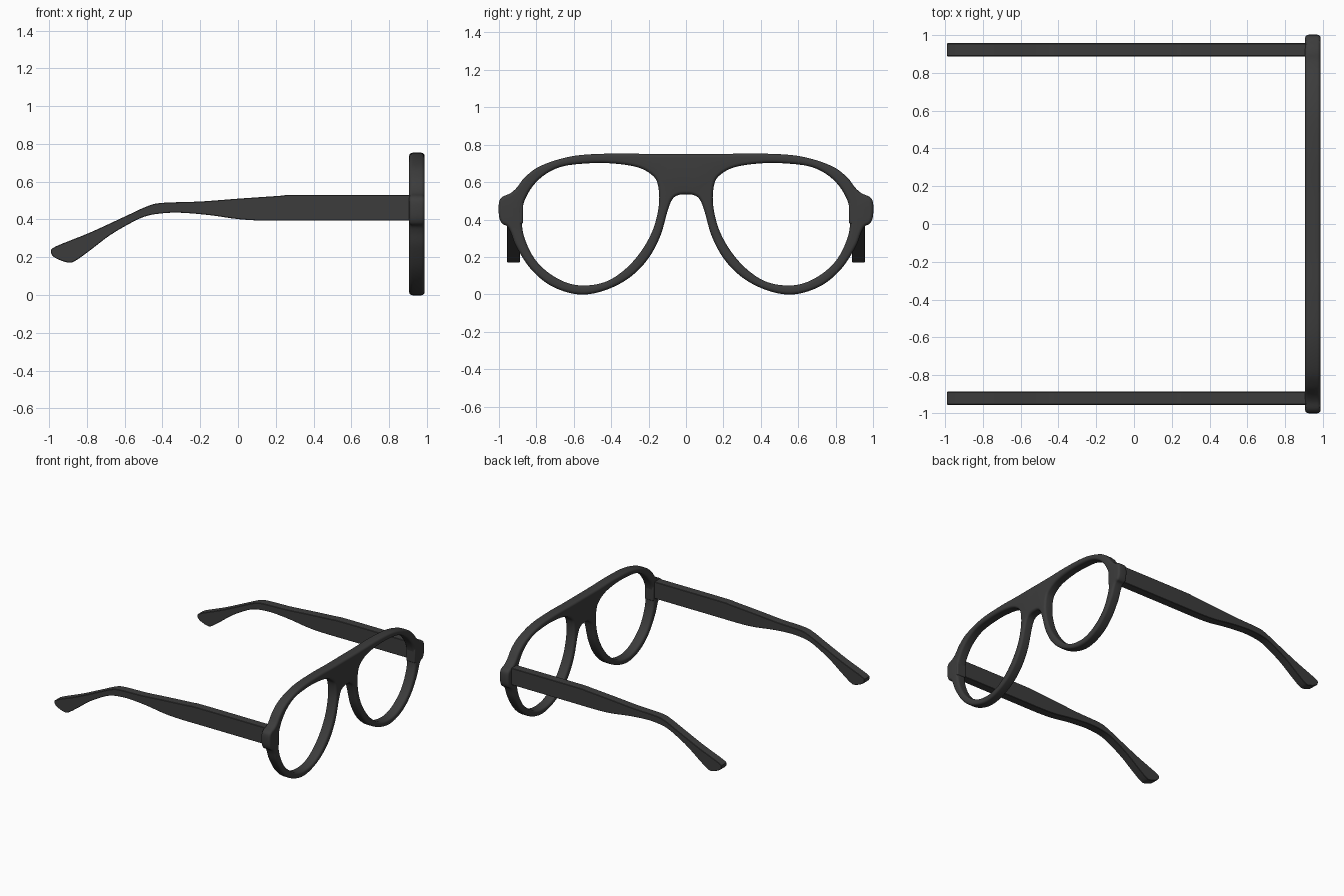
import bpy
import bmesh
import math
from mathutils import Vector

if "Cube" in bpy.data.objects:
    bpy.data.objects.remove(bpy.data.objects["Cube"])

GREY = 0.045
plastic = bpy.data.materials.new("dark grey plastic")
plastic.use_nodes = True
plastic.diffuse_color = (GREY, GREY, GREY, 1)
shader = plastic.node_tree.nodes["Principled BSDF"]
shader.inputs["Base Color"].default_value = (GREY, GREY, GREY, 1)
shader.inputs["Roughness"].default_value = 0.6


def smooth_path(points, steps, closed):
    """Catmull-Rom curve through points given in hundredths of a unit."""
    pts = [Vector(p) / 100 for p in points]
    count = len(pts)

    def at(i):
        return pts[i % count] if closed else pts[max(0, min(i, count - 1))]

    path = []
    for i in range(count if closed else count - 1):
        a, b, c, d = at(i - 1), at(i), at(i + 1), at(i + 2)
        for s in range(steps):
            t = s / steps
            path.append(0.5 * (2 * b + (c - a) * t
                               + (2 * a - 5 * b + 4 * c - d) * t ** 2
                               + (3 * b - a - 3 * c + d) * t ** 3))
    if not closed:
        path.append(pts[-1])
    return path


def inset_path(path, amount):
    """Shift a clockwise closed path towards its inside."""
    result = []
    for i, p in enumerate(path):
        t = (path[(i + 1) % len(path)] - path[i - 1]).normalized()
        result.append(p + Vector((t.y, -t.x)) * amount)
    return result


def mirrored(points):
    return [(-y, z) for y, z in reversed(points)]


def finish(name, bm, bevel=0, segments=1):
    bmesh.ops.recalc_face_normals(bm, faces=bm.faces[:])
    mesh = bpy.data.meshes.new(name)
    bm.to_mesh(mesh)
    bm.free()
    mesh.materials.append(plastic)
    mesh.shade_smooth()
    mesh.set_sharp_from_angle(angle=math.radians(35))
    obj = bpy.data.objects.new(name, mesh)
    bpy.context.collection.objects.link(obj)
    if bevel:
        mod = obj.modifiers.new("soft edges", "BEVEL")
        mod.width = bevel
        mod.segments = segments
        mod.limit_method = "ANGLE"
        mod.angle_limit = math.radians(45)
    return obj


# Front frame: outline with end lugs and bridge, and two lens openings
FRAME_X, HALF_DEPTH, ROUND = 0.947, 0.041, 0.018
half_outline = [(0, 75), (18, 75), (38, 75.3), (60, 74), (77, 69), (85.7, 63),
                (90.5, 57), (94, 54), (98.3, 52), (100, 49), (100, 42),
                (98.5, 38), (95.7, 36.4), (93.7, 33), (90.5, 25), (82.5, 13),
                (71.7, 4.3), (58, 0), (45, 1.6), (31.5, 8), (21, 18),
                (14, 30.5), (10, 44), (7.5, 50.5), (4.3, 53), (0, 53.5)]
lens = [(15, 58.4), (18.2, 63.8), (26.2, 68), (39.6, 70), (53, 70), (67.4, 68),
        (78, 62), (85, 53), (87.7, 43.4), (86.6, 31), (80, 17.7), (69, 8.6),
        (57.2, 4.8), (43.8, 6.4), (33, 13), (24, 23), (17.6, 34.8), (14.5, 47.7)]
outline = half_outline + mirrored(half_outline)[1:-1]

# Rounded edge section as (inset, depth) pairs from back to front
arc = [k * math.pi / 10 for k in range(6)]
back = [(ROUND * (1 - math.sin(a)), -HALF_DEPTH + ROUND * (1 - math.cos(a)))
        for a in arc]
section = back + [(inset, -depth) for inset, depth in reversed(back)]

bm = bmesh.new()
cap_edges = {0: [], len(section) - 1: []}
for points, side in ((outline, 1), (lens, -1), (mirrored(lens), -1)):
    path = smooth_path(points, 6, True)
    n = len(path)
    rings = []
    for inset, depth in section:
        rings.append([bm.verts.new((FRAME_X + depth, p.x, p.y))
                      for p in inset_path(path, inset * side)])
    for low, high in zip(rings, rings[1:]):
        for i in range(n):
            j = (i + 1) % n
            bm.faces.new((low[i], low[j], high[j], high[i]))
    for level, edges in cap_edges.items():
        ring = rings[level]
        edges += [bm.edges.get((ring[i], ring[i - 1])) for i in range(n)]
for level, edges in cap_edges.items():
    bmesh.ops.triangle_fill(bm, edges=edges, use_beauty=True,
                            normal=(1 if level else -1, 0, 0))
finish("front_frame", bm)

# Temple arm side profile: along the top, round the tip, back underneath
temple = [(91, 53), (32, 53), (22, 52.5), (0, 51), (-20, 49.5), (-40, 48.8),
          (-48, 47), (-60, 41.5), (-78.5, 33), (-96.5, 25.7), (-99, 23),
          (-97, 19.8), (-90, 17.2), (-86, 18.2), (-78.5, 23.5), (-68, 31.5),
          (-57.4, 37.8), (-49.5, 41.5), (-41.5, 43.1), (-31, 43.6),
          (-15, 42.3), (0, 40.2), (14, 39.4), (38, 39.4), (91, 39.4)]
INNER, THICK = 0.888, 0.069

for side, label in ((1, "left"), (-1, "right")):
    bm = bmesh.new()
    face = bm.faces.new([bm.verts.new((p.x, side * INNER, p.y))
                         for p in smooth_path(temple, 4, False)])
    grown = bmesh.ops.extrude_face_region(bm, geom=[face], use_keep_orig=True)
    moved = [v for v in grown["geom"] if isinstance(v, bmesh.types.BMVert)]
    bmesh.ops.translate(bm, verts=moved, vec=(0, side * THICK, 0))
    finish(label + "_temple_arm", bm, 0.003)

    # Hinge block joining the arm to the frame
    bm = bmesh.new()
    bmesh.ops.create_cube(bm, size=1)
    bmesh.ops.scale(bm, verts=bm.verts[:], vec=(0.08, 0.1, 0.15))
    bmesh.ops.translate(bm, verts=bm.verts[:],
                        vec=(FRAME_X, side * 0.922, 0.452))
    finish(label + "_hinge_block", bm, 0.008, 3)
